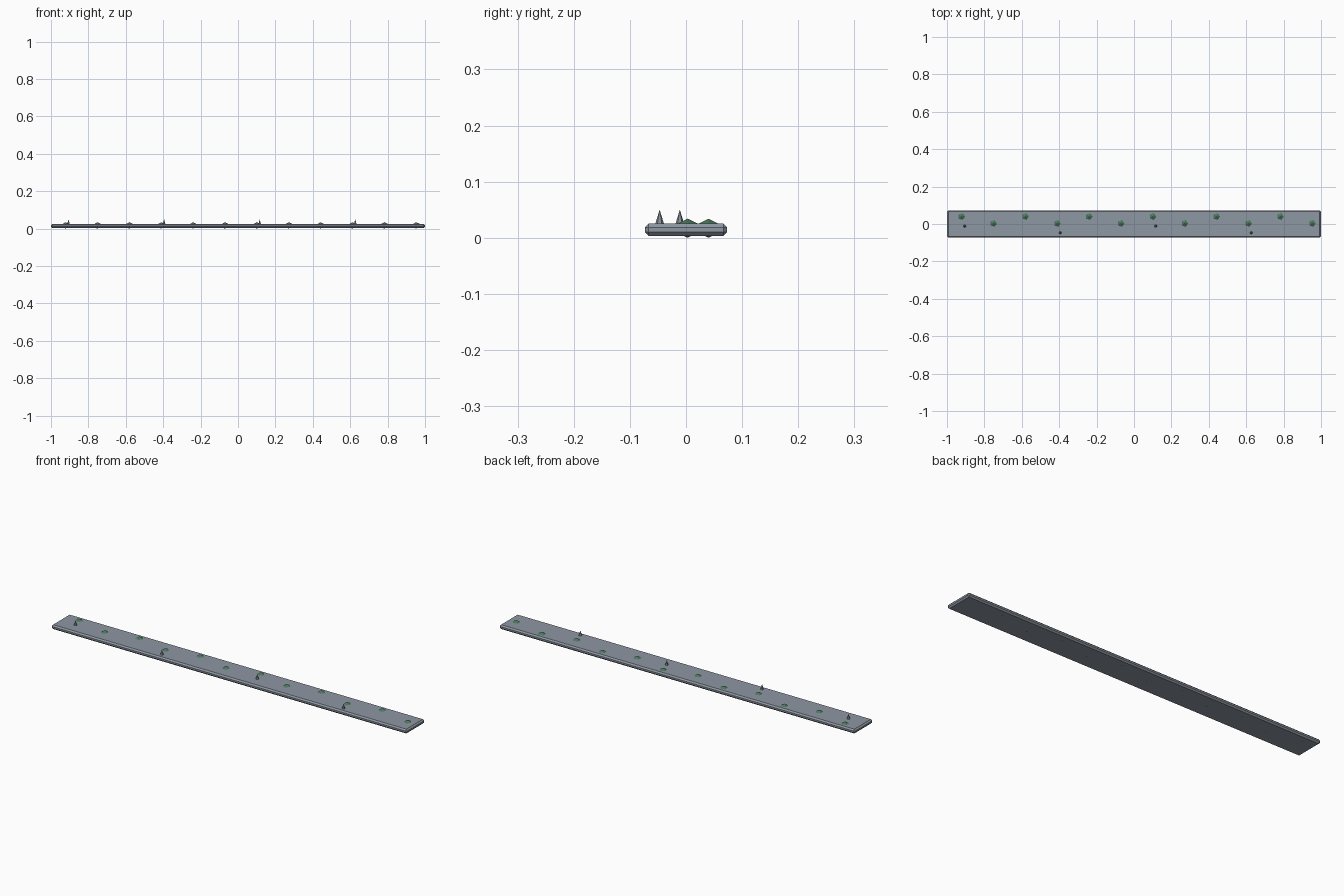
import bpy, bmesh, math
from mathutils import Matrix

cube = bpy.data.objects.get("Cube")
if cube:
    bpy.data.objects.remove(cube, do_unlink=True)


def material(name, rgb):
    mat = bpy.data.materials.new(name)
    mat.use_nodes = True
    mat.diffuse_color = (*rgb, 1)
    mat.node_tree.nodes["Principled BSDF"].inputs["Base Color"].default_value = (*rgb, 1)
    return mat


def add_part(name, bm, mat, location):
    mesh = bpy.data.meshes.new(name)
    bm.to_mesh(mesh)
    bm.free()
    mesh.materials.append(mat)
    part = bpy.data.objects.new(name, mesh)
    part.location = location
    bpy.context.collection.objects.link(part)
    return part


stone = material("blue grey stone", (0.27, 0.31, 0.36))
moss = material("moss green", (0.07, 0.19, 0.11))
spike_stone = material("spike grey", (0.25, 0.28, 0.32))

# Long slab with chamfered edges
bm = bmesh.new()
bmesh.ops.create_cube(bm, size=1, matrix=Matrix.Diagonal((2, 0.147, 0.022, 1)))
bmesh.ops.bevel(bm, geom=bm.edges[:], offset=0.007, segments=1, affect='EDGES')
add_part("slab", bm, stone, (0, 0, 0.014))

# Moss clumps in two staggered rows, sunk into the slab
for i in range(12):
    bm = bmesh.new()
    bmesh.ops.create_icosphere(bm, subdivisions=1, radius=1,
                               matrix=Matrix.Diagonal((0.022, 0.022, 0.017, 1)))
    y = 0.003 if i % 2 else 0.040
    add_part(f"moss_clump_{i + 1}", bm, moss, (-0.922 + 0.1704 * i, y, 0.017))

# Small pointed spikes, alternating between two rows
for i in range(4):
    bm = bmesh.new()
    bmesh.ops.create_cone(bm, cap_ends=True, segments=6,
                          radius1=0.008, radius2=0, depth=0.026)
    y = -0.047 if i % 2 else -0.011
    add_part(f"spike_{i + 1}", bm, spike_stone, (-0.906 + 0.511 * i, y, 0.037))
